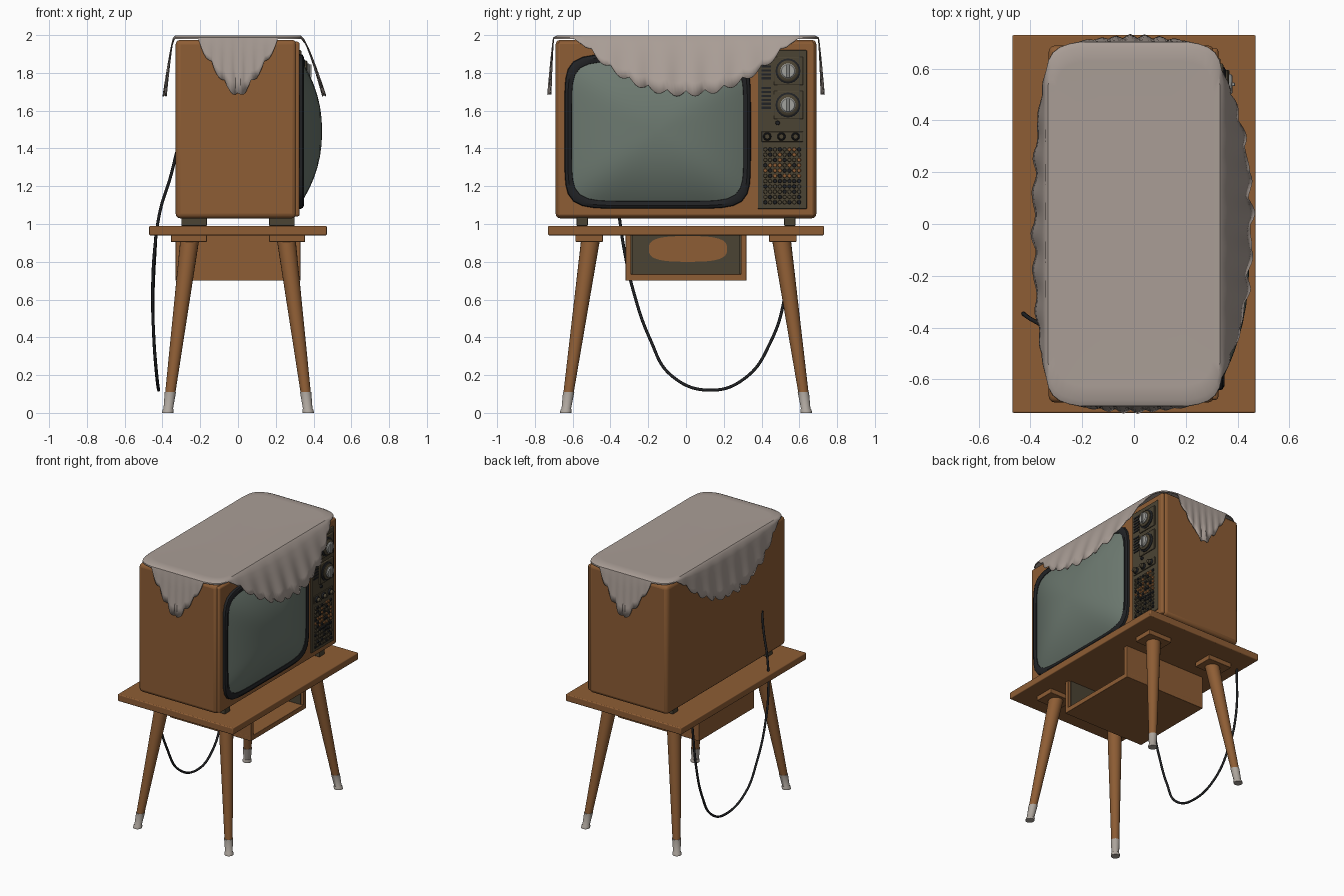
import bpy, bmesh, math, random
from mathutils import Matrix, Vector

random.seed(4)
cube = bpy.data.objects.get("Cube")
if cube:
    bpy.data.objects.remove(cube, do_unlink=True)


def material(name, r, g, b):
    m = bpy.data.materials.new(name)
    m.diffuse_color = (r, g, b, 1)
    m.use_nodes = True
    m.node_tree.nodes["Principled BSDF"].inputs["Base Color"].default_value = (r, g, b, 1)
    return m


WOOD = material("warm wood", 0.27, 0.11, 0.035)
CLOTH = material("grey lace", 0.40, 0.34, 0.305)
GLASS = material("green grey glass", 0.15, 0.19, 0.16)
PANEL = material("dark olive panel", 0.07, 0.056, 0.033)
BLACK = material("black rubber", 0.015, 0.016, 0.018)
SOCK = material("pale leg cap", 0.42, 0.38, 0.34)
METAL = material("silver knob", 0.36, 0.36, 0.34)


def finish(bm, name, mat, bevel=0, smooth=True):
    bmesh.ops.recalc_face_normals(bm, faces=bm.faces)
    me = bpy.data.meshes.new(name)
    bm.to_mesh(me)
    bm.free()
    ob = bpy.data.objects.new(name, me)
    bpy.context.collection.objects.link(ob)
    me.materials.append(mat)
    if bevel:
        mod = ob.modifiers.new("bevel", 'BEVEL')
        mod.width = bevel
        mod.segments = 3
    if smooth:
        bpy.ops.object.select_all(action='DESELECT')
        ob.select_set(True)
        bpy.context.view_layer.objects.active = ob
        bpy.ops.object.shade_smooth_by_angle(angle=math.radians(40))
    return ob


def box(name, mat, x, y, z, bevel=0):
    """Box from (min, max) ranges."""
    bm = bmesh.new()
    mid = [(a + b) / 2 for a, b in (x, y, z)]
    size = [b - a for a, b in (x, y, z)]
    bmesh.ops.create_cube(bm, size=1, matrix=Matrix.Translation(mid) @ Matrix.Diagonal((*size, 1)))
    return finish(bm, name, mat, bevel, smooth=bool(bevel))


def loft(bm, rings, cap=True):
    """Bridge closed rings of equal length."""
    loops = [[bm.verts.new(p) for p in ring] for ring in rings]
    n = len(loops[0])
    for a, b in zip(loops, loops[1:]):
        for i in range(n):
            j = (i + 1) % n
            bm.faces.new((a[i], a[j], b[j], b[i]))
    if cap:
        bm.faces.new(loops[0])
        bm.faces.new(loops[-1])


def post(name, mat, sections, sides=20):
    """Upright round part from (centre, radius) sections."""
    bm = bmesh.new()
    turns = [math.tau * i / sides for i in range(sides)]
    loft(bm, [[(c[0] + r * math.cos(t), c[1] + r * math.sin(t), c[2]) for t in turns]
              for c, r in sections])
    return finish(bm, name, mat)


def dial(name, mat, y, z, r, x0, x1, sides=24):
    """Round knob pointing along +x."""
    bm = bmesh.new()
    turns = [math.tau * i / sides for i in range(sides)]
    loft(bm, [[(x, y + k * math.cos(t), z + k * math.sin(t)) for t in turns]
              for x, k in ((x0, r), (x1 - 0.006, r), (x1, r * 0.85))])
    return finish(bm, name, mat)


def rounded(hy, hz, x, n=7, count=72):
    """Soft rectangle in the screen plane."""
    pts = []
    for i in range(count):
        c, s = math.cos(math.tau * i / count), math.sin(math.tau * i / count)
        r = (abs(c) ** n + abs(s) ** n) ** (-1 / n)
        pts.append((x, -0.15 + hy * r * c, 1.49 + hz * r * s))
    return pts


# Table top, leg plates, legs and caps
box("table_top", WOOD, (-0.47, 0.47), (-0.73, 0.73), (0.94, 0.99), 0.006)
for sx in (-1, 1):
    for sy in (-1, 1):
        tag = ("right" if sx < 0 else "left") + ("_front" if sy < 0 else "_back")
        box("leg_plate_" + tag, WOOD, sorted((sx * 0.165, sx * 0.355)),
            sorted((sy * 0.44, sy * 0.585)), (0.905, 0.94), 0.004)

        def at(z):
            f = z / 0.92
            return (sx * (0.372 - 0.117 * f), sy * (0.637 - 0.132 * f), z)
        post("leg_" + tag, WOOD, [(at(0.1), 0.027), (at(0.5), 0.038), (at(0.92), 0.05)])
        post("leg_cap_" + tag, SOCK, [(at(0), 0.03), (at(0.015), 0.03), (at(0.022), 0.025),
                                      (at(0.11), 0.03)])
        box("set_foot_" + tag, PANEL, sorted((sx * 0.165, sx * 0.3)),
            sorted((sy * 0.52, sy * 0.58)), (0.99, 1.035), 0.004)

# Open shelf under the table
box("shelf_floor", WOOD, (-0.33, 0.33), (-0.32, 0.32), (0.70, 0.735), 0.003)
for s in (-1, 1):
    box("shelf_side", WOOD, (-0.33, 0.33), sorted((s * 0.29, s * 0.32)), (0.73, 0.94), 0.003)
    box("shelf_side_lining", PANEL, (-0.31, 0.31), sorted((s * 0.283, s * 0.291)), (0.735, 0.94))
box("shelf_back", WOOD, (-0.33, -0.31), (-0.3, 0.3), (0.72, 0.94))
box("shelf_back_lining", PANEL, (-0.31, -0.303), (-0.29, 0.29), (0.735, 0.94))
bm = bmesh.new()
patch = [(0.01 + (y + 0.15) * 0.46, 0.868 + (z - 1.49) * 0.17) for _, y, z in rounded(0.45, 0.4, 0, 3)]
loft(bm, [[(x, y, z) for y, z in patch] for x in (-0.304, -0.297)])
finish(bm, "shelf_back_patch", WOOD, smooth=False)

# Television cabinet
box("cabinet", WOOD, (-0.33, 0.31), (-0.69, 0.69), (1.03, 1.975), 0.025)
box("cabinet_front", WOOD, (0.29, 0.326), (-0.68, 0.68), (1.04, 1.965), 0.012)

# Screen surround and bulging glass
bm = bmesh.new()
loft(bm, [rounded(0.494, 0.41, 0.32), rounded(0.49, 0.406, 0.342), rounded(0.475, 0.392, 0.35),
          rounded(0.455, 0.37, 0.344), rounded(0.45, 0.365, 0.322)], cap=False)
finish(bm, "screen_surround", BLACK)
bm = bmesh.new()
steps = [1, 0.95, 0.88, 0.78, 0.66, 0.52, 0.36, 0.2, 0.05]
loft(bm, [rounded(0.457 * t, 0.372 * t, 0.338 + 0.107 * (1 - t ** 2.2), 2 + 5 * t) for t in steps])
finish(bm, "screen_glass", GLASS)

# Control panel with dials, slots, small knobs and speaker studs
box("control_panel", PANEL, (0.315, 0.335), (0.38, 0.64), (1.08, 1.92), 0.005)
for z in (1.81, 1.63):
    box("dial_plate", PANEL, (0.33, 0.345), (0.465, 0.62), (z - 0.075, z + 0.075), 0.005)
    dial("dial_ring", BLACK, 0.54, z, 0.066, 0.34, 0.355)
    dial("dial_skirt", PANEL, 0.54, z, 0.056, 0.35, 0.368)
    dial("dial_cap", METAL, 0.54, z, 0.04, 0.36, 0.38)
    box("dial_grip", METAL, (0.37, 0.39), (0.533, 0.547), (z - 0.035, z + 0.035), 0.003)
for i in range(12):
    z = 1.61 + i * 0.021 + (0.03 if i > 5 else 0)
    box("side_slot", BLACK, (0.33, 0.34), (0.4, 0.45), (z, z + 0.011))
dial("indicator", BLACK, 0.485, 1.535, 0.012, 0.33, 0.345, 12)
box("knob_rail", PANEL, (0.33, 0.341), (0.4, 0.62), (1.435, 1.49), 0.004)
for y in (0.43, 0.505, 0.58):
    dial("small_knob", BLACK, y, 1.463, 0.022, 0.335, 0.352, 16)
    dial("small_knob_cap", PANEL, y, 1.463, 0.015, 0.345, 0.37, 16)
for row in range(11):
    for col in range(8):
        y, z = 0.42 + col * 0.0255, 1.115 + row * 0.028
        wooden = row > 4 and random.random() < 0.4
        dial("speaker_stud", WOOD if wooden else random.choice((BLACK, PANEL)), y, z,
             0.011, 0.33, 0.341 + 0.004 * random.random(), 8)

# Draped lace cover: rim points carry an outward direction, drop and flare
rim = []
sides = [((1, 0), 0.338, 0.55, 0.275, 0.11, 5.5), ((0, 1), 0.698, 0.21, 0.285, 0.022, 3),
         ((-1, 0), 0.338, 0.55, 0.275, 0.045, 5.5), ((0, -1), 0.698, 0.21, 0.285, 0.022, 3)]
for k, (out, dist, half, drop, flare, lobes) in enumerate(sides):
    out = Vector((*out, 0))
    along = Vector((-out.y, out.x, 0))
    power = 2.2 if half > 0.4 else 1.3
    count = 66 if half > 0.4 else 30
    for i in range(count + 1):
        s = 2 * i / count - 1
        d = drop * (1 - abs(s) ** power) + 0.03 * abs(math.sin(math.pi * lobes * s)) + 0.006
        rim.append((out * dist + along * half * s, out, d, flare, 0.008 * math.sin(23 * s)))
    # Curved cut corner towards the next side
    nxt = sides[(k + 1) % 4]
    out2 = Vector((*nxt[0], 0))
    a = out * dist + along * half
    b = out2 * nxt[1] + Vector((out2.y, -out2.x, 0)) * nxt[2]
    for i in range(1, 6):
        f = i / 6
        p = a.lerp(b, f) + (out + out2) * 0.035 * math.sin(math.pi * f)
        rim.append((p, (out + out2).normalized(), 0.006, 0, 0))

rings = [[(p.x * f, p.y * f, z) for p, *_ in rim] for f, z in ((0.02, 1.99), (0.5, 1.99), (0.9, 1.992), (0.975, 1.993))]
for t in (0, 0.15, 0.35, 0.55, 0.78, 1):
    ring = []
    for p, out, d, flare, wave in rim:
        reach = d * t / 0.29
        q = p + out * (flare * reach ** 0.8 + wave * reach)
        ring.append((q.x, q.y, 1.985 - d * t))
    rings.append(ring)
bm = bmesh.new()
loft(bm, rings, cap=False)
bm.verts.ensure_lookup_table()
bm.faces.new(bm.verts[:len(rim)])
cover = finish(bm, "lace_cover", CLOTH)
thick = cover.modifiers.new("thickness", 'SOLIDIFY')
thick.thickness = 0.006
thick.offset = 1

# Power cable
path = [(-0.325, -0.42, 1.38), (-0.36, -0.39, 1.24), (-0.41, -0.36, 1.08), (-0.44, -0.33, 0.88),
        (-0.452, -0.28, 0.65), (-0.445, -0.19, 0.39), (-0.43, -0.08, 0.2), (-0.42, 0.13, 0.12),
        (-0.43, 0.32, 0.19), (-0.445, 0.45, 0.38), (-0.45, 0.52, 0.6), (-0.435, 0.55, 0.94)]
curve = bpy.data.curves.new("power_cable", 'CURVE')
curve.dimensions = '3D'
curve.bevel_depth = 0.008
curve.bevel_resolution = 2
curve.use_fill_caps = True
spline = curve.splines.new('BEZIER')
spline.bezier_points.add(len(path) - 1)
for bp, co in zip(spline.bezier_points, path):
    bp.co = co
    bp.handle_left_type = bp.handle_right_type = 'AUTO'
curve.materials.append(BLACK)
bpy.context.collection.objects.link(bpy.data.objects.new("power_cable", curve))
